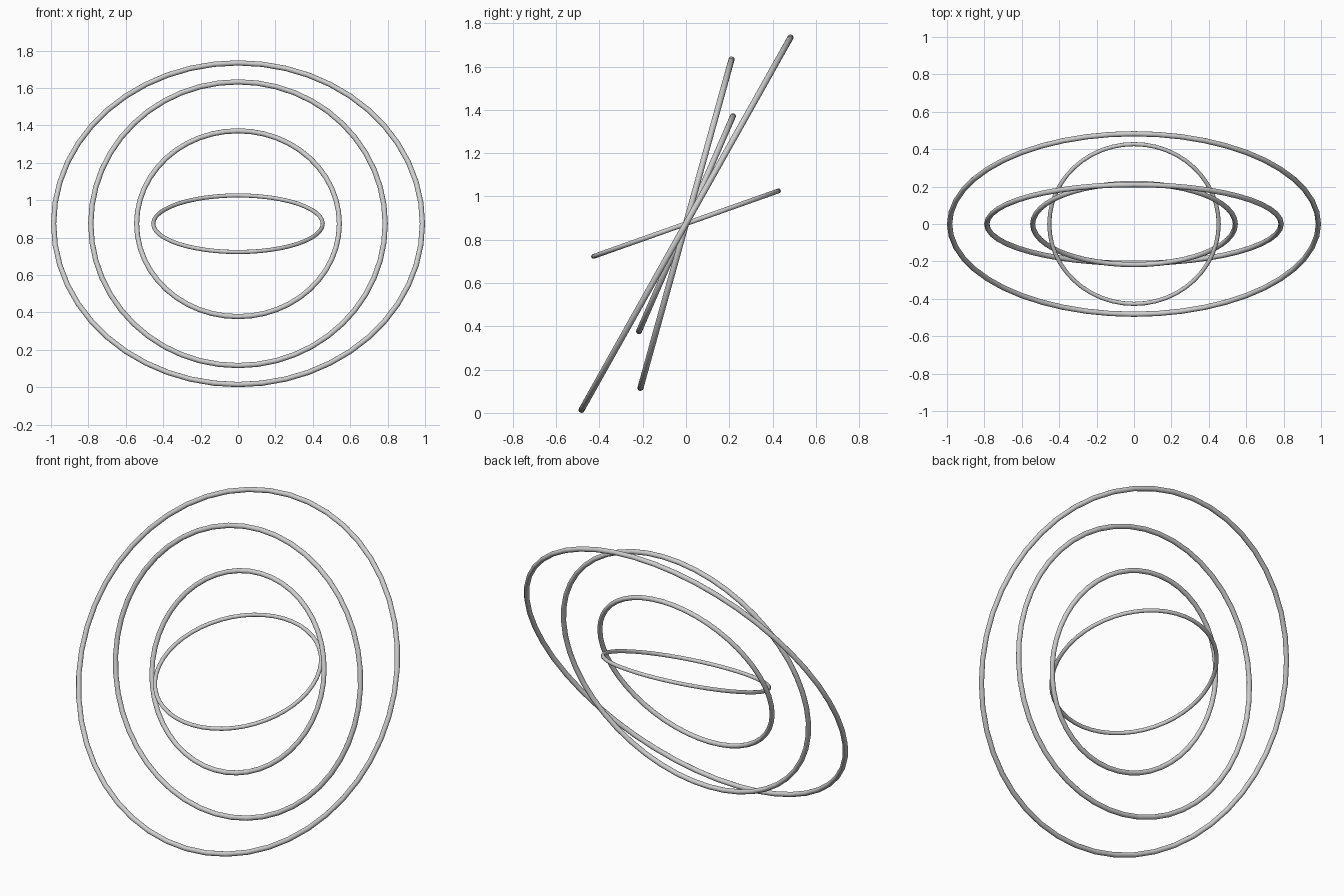
import bpy
from math import radians

cube = bpy.data.objects.get("Cube")
if cube:
    bpy.data.objects.remove(cube, do_unlink=True)

# One light grey metal for all rings
grey = bpy.data.materials.new("light_grey")
grey.use_nodes = True
colour = (0.62, 0.62, 0.62, 1)
grey.diffuse_color = colour
grey.node_tree.nodes["Principled BSDF"].inputs["Base Color"].default_value = colour

CENTRE_Z = 0.874


def ring(name, radius, tube, tilt):
    """Thin round torus tipped about the x axis through the shared centre."""
    bpy.ops.mesh.primitive_torus_add(
        major_radius=radius, minor_radius=tube,
        major_segments=48, minor_segments=16,
        location=(0, 0, CENTRE_Z), rotation=(radians(tilt), 0, 0))
    obj = bpy.context.object
    obj.name = name
    obj.data.materials.append(grey)
    bpy.ops.object.shade_smooth_by_angle(angle=radians(60))


# Four nested rings, outermost first
ring("outer_ring", 0.986, 0.014, 60.7)
ring("second_ring", 0.787, 0.014, 74.5)
ring("third_ring", 0.542, 0.0135, 66.4)
ring("inner_ring", 0.453, 0.011, 19.5)
